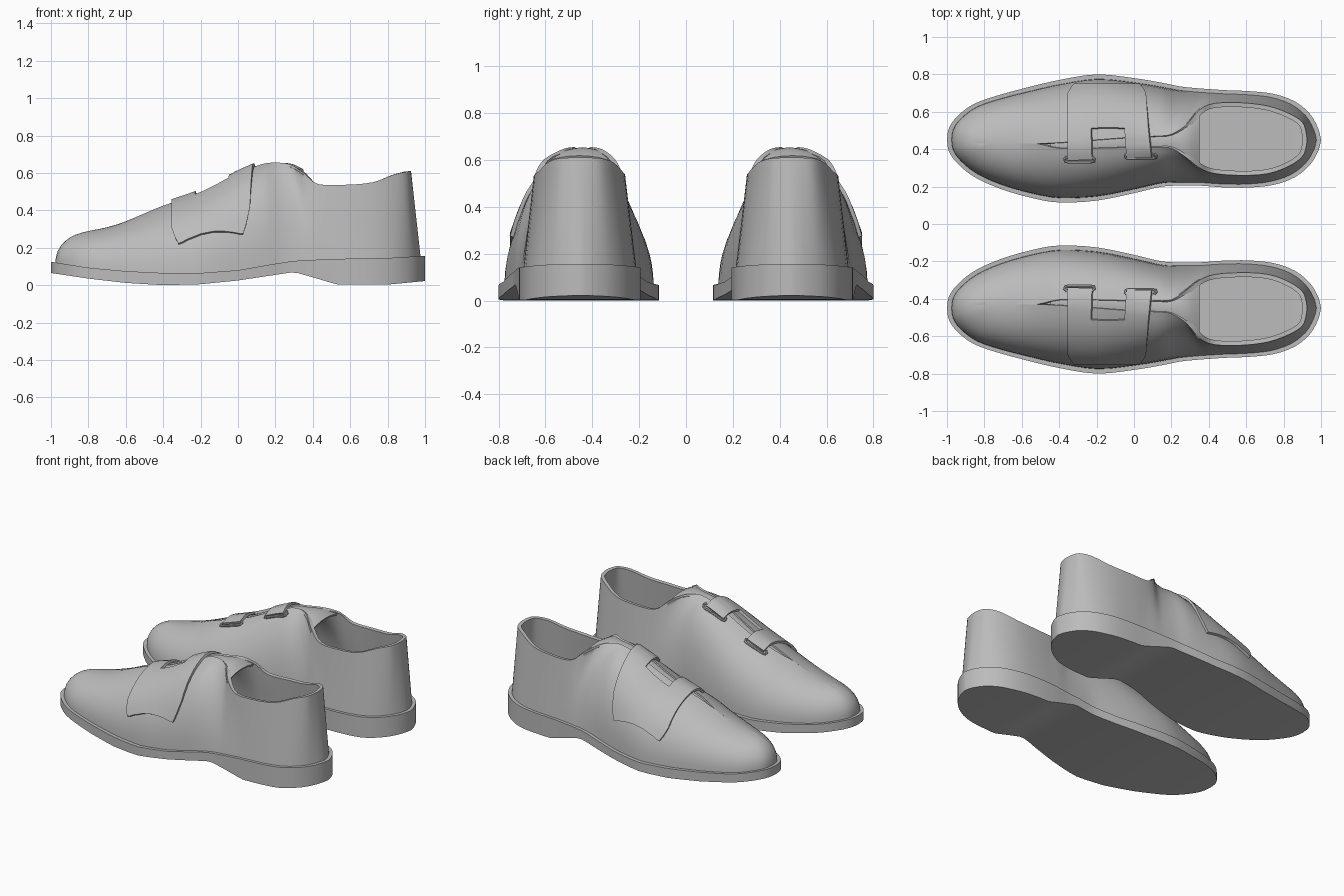
import bpy, bmesh, math
from mathutils import Vector
from mathutils.bvhtree import BVHTree

if "Cube" in bpy.data.objects:
    bpy.data.objects.remove(bpy.data.objects["Cube"], do_unlink=True)

GREY = bpy.data.materials.new("plain grey")
GREY.use_nodes = True
colour = (0.5, 0.5, 0.5, 1)
GREY.diffuse_color = colour
GREY.node_tree.nodes["Principled BSDF"].inputs["Base Color"].default_value = colour

# Sole outline from toe to heel: x, outer y, inner y
OUTLINE = [(-1, .45, .45), (-.99, .51, .39), (-.95, .57, .33), (-.86, .64, .255),
           (-.72, .69, .19), (-.55, .735, .14), (-.4, .77, .115), (-.2, .8, .125),
           (0, .78, .165), (.15, .755, .2), (.25, .735, .205), (.35, .725, .205),
           (.42, .72, .2), (.5, .715, .195), (.62, .71, .195), (.75, .695, .21),
           (.86, .655, .25), (.94, .59, .315), (.985, .51, .39), (1, .45, .45)]
# Ridge, lacing gap and collar edge, row for row: x, outer y, inner y, z
TOPLINE = [(-.8, .43, .43, .287), (-.79, .43, .43, .29), (-.77, .43, .43, .295),
           (-.72, .43, .43, .305), (-.63, .43, .43, .33), (-.52, .43, .43, .375),
           (-.4, .435, .405, .425), (-.2, .45, .405, .495), (0, .465, .41, .595),
           (.12, .47, .41, .645), (.2, .48, .405, .655), (.28, .53, .355, .645),
           (.35, .61, .3, .6), (.43, .645, .27, .54), (.58, .648, .26, .537),
           (.72, .63, .27, .55), (.83, .59, .31, .59), (.9, .545, .36, .607),
           (.92, .49, .41, .61), (.925, .45, .45, .61)]
# Side profile of the sole: x, z
SOLE_TOP = [(-1, .125), (-.8, .093), (-.6, .075), (-.4, .065), (-.2, .065), (0, .08),
            (.2, .115), (.3, .13), (.5, .14), (.8, .145), (1, .157)]
SOLE_BASE = [(-1, .065), (-.8, .035), (-.6, .012), (-.4, 0), (-.2, .005), (0, .025),
             (.2, .055), (.3, .07), (.4, .042), (.53, .003), (.8, .003), (1, .022)]


def smooth_rows(rows, steps=3):
    """Catmull-Rom samples through the rows."""
    rows = [Vector(r) for r in rows]
    out = []
    for i in range(len(rows) - 1):
        a, b = rows[i], rows[i + 1]
        ta = (b - rows[i - 1]) / 2 if i else b - a
        tb = (rows[i + 2] - a) / 2 if i + 2 < len(rows) else b - a
        for s in range(steps):
            t = s / steps
            out.append(a + ta * t + (3 * (b - a) - 2 * ta - tb) * t ** 2
                       + (ta + tb - 2 * (b - a)) * t ** 3)
    return out + [rows[-1]]


def height(profile, x):
    for (x0, z0), (x1, z1) in zip(profile, profile[1:]):
        if x <= x1:
            return z0 + (z1 - z0) * (x - x0) / (x1 - x0)
    return profile[-1][1]


def finish(obj, thickness=0):
    """Thicken, mirror into a pair and shade."""
    obj.data.materials.append(GREY)
    if thickness:
        solid = obj.modifiers.new("thickness", "SOLIDIFY")
        solid.thickness, solid.offset = thickness, -1
    pair = obj.modifiers.new("pair", "MIRROR")
    pair.use_axis = (False, True, False)
    pair.use_mirror_merge = False
    bpy.ops.object.select_all(action="DESELECT")
    obj.select_set(True)
    bpy.context.view_layer.objects.active = obj
    bpy.ops.object.convert(target="MESH")
    bpy.ops.object.shade_smooth_by_angle(angle=math.radians(35))


def build(name, verts, faces, thickness=0, closed=False):
    mesh = bpy.data.meshes.new(name)
    mesh.from_pydata(verts, [], faces)
    bm = bmesh.new()
    bm.from_mesh(mesh)
    bmesh.ops.remove_doubles(bm, verts=bm.verts, dist=.0008)
    if closed:
        bmesh.ops.recalc_face_normals(bm, faces=bm.faces)
    bm.to_mesh(mesh)
    bm.free()
    obj = bpy.data.objects.new(name, mesh)
    bpy.context.collection.objects.link(obj)
    finish(obj, thickness)


def grid_faces(columns, rows):
    return [(i * rows + j, i * rows + j + 1, (i + 1) * rows + j + 1, (i + 1) * rows + j)
            for i in range(columns - 1) for j in range(rows - 1)]


outline = smooth_rows(OUTLINE)
topline = smooth_rows(TOPLINE)
count = len(outline)

# Sole with heel: four-cornered sections joined from toe to heel
verts = []
for x, outer, inner in outline:
    top, base = height(SOLE_TOP, x), height(SOLE_BASE, x)
    verts += [(x, outer, base), (x, outer, top), (x, inner, top), (x, inner, base)]
faces = [(4 * i + k, 4 * i + (k + 1) % 4, 4 * i + 4 + (k + 1) % 4, 4 * i + 4 + k)
         for i in range(count - 1) for k in range(4)]
build("sole", verts, faces, closed=True)

# Upper: a ring of curved ribs from the welt to the ridge or collar
RIB = 13


def rib(i, side):
    low, top = outline[i], topline[i]
    x = low[0] * .976
    p0 = Vector((x, .45 + (low[side] - .45) * .93, height(SOLE_TOP, low[0]) - .006))
    p3 = Vector((top[0], top[side], top[3]))
    rise = p3.z - p0.z
    p1 = p0 + Vector((0, 0, rise * .55))
    arch = p3 + (p0 - p3) * .6
    arch.z = p3.z - rise * .08
    wall = p3 + (p0 - p3) * .35
    blend = min(1, max(0, (.43 - top[0]) / .3))
    p1 = p1.lerp(p0 + (p3 - p0) * .3, 1 - blend)
    p2 = wall.lerp(arch, blend)
    points = []
    for k in range(RIB):
        t = k / (RIB - 1)
        s = 1 - t
        points.append(p0 * s ** 3 + p1 * 3 * s * s * t + p2 * 3 * s * t * t + p3 * t ** 3)
    return points


ribs = [rib(i, 1) for i in range(count)] + [rib(i, 2) for i in range(count - 1, -1, -1)]
verts = [p for r in ribs for p in r]
faces = grid_faces(len(ribs), RIB)
build("upper", verts, faces, thickness=.024)

# Tongue under the lacing gap, widening into the throat
span = [i for i in range(count) if -.45 < topline[i][0] < .35]
tongue = []
for i in span:
    x, outer, inner, z = topline[i]
    for k in range(9):
        s = k / 4 - 1
        y = (outer + inner) / 2 - s * ((outer - inner) / 2 + .008)
        tongue.append((x, y, z - .012 + (outer - inner) * .1 * (1 - s * s)))
build("tongue", tongue, grid_faces(len(span), 9), thickness=.015)

# Closed skin used to lay the strap on the upper
bridge = [(i * RIB + RIB - 1, (i + 1) * RIB + RIB - 1,
           (len(ribs) - 2 - i) * RIB + RIB - 1, (len(ribs) - 1 - i) * RIB + RIB - 1)
          for i in span]
skin = BVHTree.FromPolygons(verts, faces + bridge)


def on_skin(x, y, lift):
    hit, normal, _, _ = skin.ray_cast(Vector((x, y, 2)), Vector((0, 0, -1)))
    if normal.z < 0:
        normal = -normal
    return hit + normal * lift


# Two-pronged strap: full-width flap, then prongs either side of a cut-out
COLS, FLAP, ROWS = 25, 13, 21
strap = []
for i in range(COLS):
    u = i / (COLS - 1)
    corner = .05 * max(0, abs(2 * u - 1) - .8) ** 2 / .04
    hem = .735 - corner
    notch = .49 + .02 * math.sin(math.pi * u)
    for j in range(ROWS):
        if j < FLAP:
            y = hem + (notch - hem) * j / (FLAP - 1)
        else:
            y = notch + (.345 + .02 * u - notch) * (j - FLAP + 1) / (ROWS - FLAP)
        x = -.35 + u * (.41 + .1 * (.735 - y))
        strap.append(on_skin(x, y, .018))
cells = []
for n, face in enumerate(grid_faces(COLS, ROWS)):
    i, j = divmod(n, ROWS - 1)
    if j < FLAP - 1 or i < 7 or i > 16:
        cells.append(face)
build("strap", strap, cells, thickness=.016)


# Keeper loops round the prong ends
def keeper(name, x0, x1, y):
    curve = bpy.data.curves.new(name, "CURVE")
    curve.dimensions = "3D"
    curve.bevel_depth, curve.bevel_resolution = .008, 2
    spots = [(x0 + .012, y + .022), (x0, y + .012), (x0 + .004, y), (x0 + .02, y - .004),
             ((x0 + x1) / 2, y - .004), (x1 - .02, y - .004), (x1 - .004, y),
             (x1, y + .012), (x1 - .012, y + .022)]
    line = curve.splines.new("POLY")
    line.points.add(len(spots) - 1)
    for point, (x, yy) in zip(line.points, spots):
        point.co = (*on_skin(x, yy, .006), 1)
    obj = bpy.data.objects.new(name, curve)
    bpy.context.collection.objects.link(obj)
    finish(obj)


keeper("front_keeper", -.37, -.21, .337)
keeper("rear_keeper", -.045, .12, .357)
